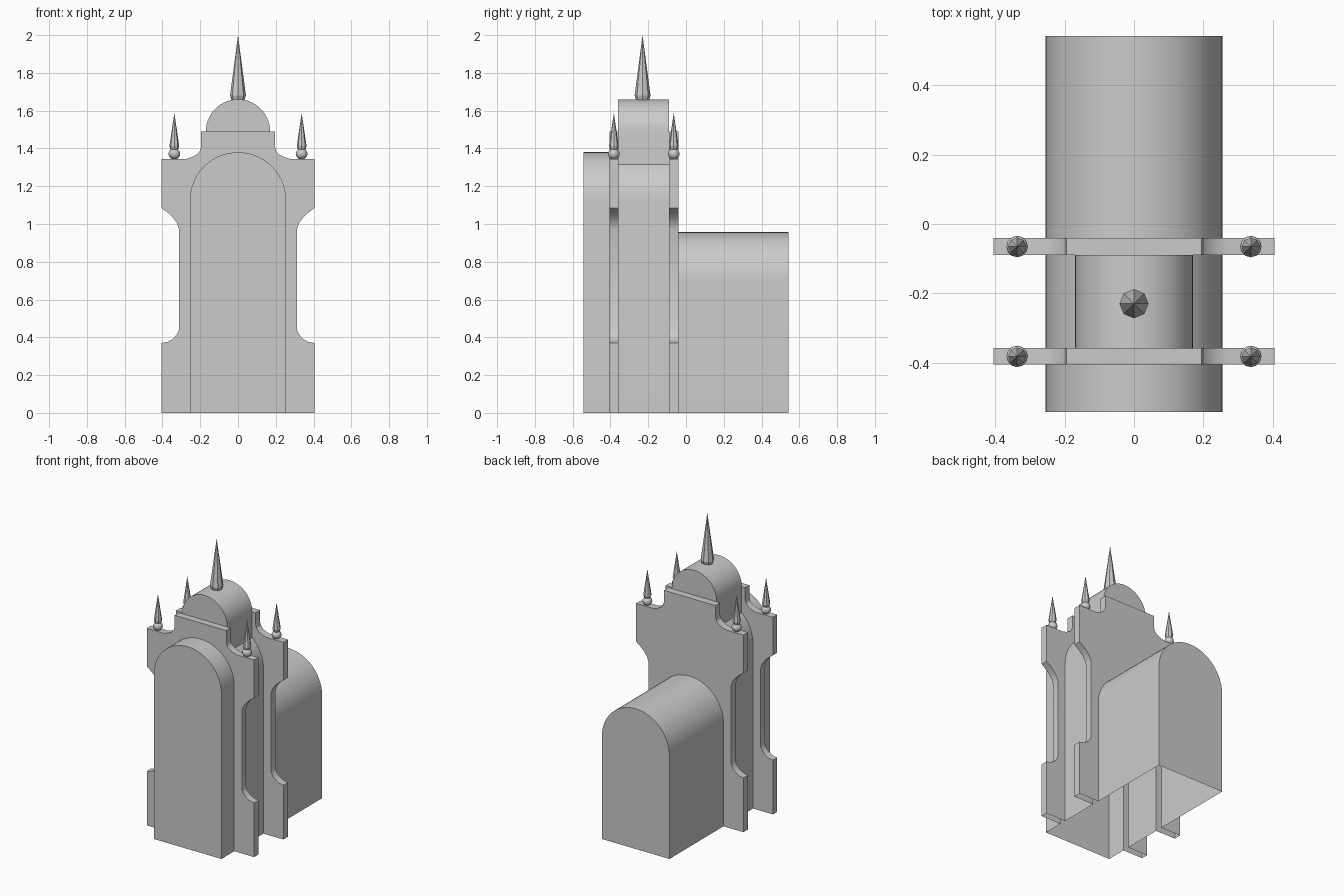
import bpy, bmesh, math

if "Cube" in bpy.data.objects:
    bpy.data.objects.remove(bpy.data.objects["Cube"], do_unlink=True)

stone = bpy.data.materials.new("grey_stone")
GREY = (0.6, 0.6, 0.6, 1)
stone.diffuse_color = GREY
stone.use_nodes = True
stone.node_tree.nodes["Principled BSDF"].inputs["Base Color"].default_value = GREY


def add_object(name, bm, smooth=True):
    bmesh.ops.recalc_face_normals(bm, faces=bm.faces)
    mesh = bpy.data.meshes.new(name)
    bm.to_mesh(mesh)
    bm.free()
    mesh.materials.append(stone)
    obj = bpy.data.objects.new(name, mesh)
    bpy.context.collection.objects.link(obj)
    if smooth:
        smooth_edges(obj)
    return obj


def smooth_edges(obj):
    bpy.ops.object.select_all(action="DESELECT")
    obj.select_set(True)
    bpy.context.view_layer.objects.active = obj
    bpy.ops.object.shade_smooth_by_angle(angle=math.radians(25))


def prism(name, half, y0, y1):
    """Mirror a right-hand outline (base to top) and extrude it along y."""
    outline = half + [(-x, z) for x, z in reversed(half) if x > 1e-5]
    bm = bmesh.new()
    face = bm.faces.new([bm.verts.new((x, y0, z)) for x, z in outline])
    ext = bmesh.ops.extrude_face_region(bm, geom=[face])
    verts = [v for v in ext["geom"] if isinstance(v, bmesh.types.BMVert)]
    bmesh.ops.translate(bm, verts=verts, vec=(0, y1 - y0, 0))
    return add_object(name, bm, smooth=False)


def arch(width, base, top, steps=14):
    """Right half of a round-headed outline."""
    angles = [math.pi / 2 * i / steps for i in range(steps + 1)]
    curve = [(width * math.cos(a), top - width + width * math.sin(a)) for a in angles]
    curve[-1] = (0, top)
    return [(width, base)] + curve


def lathe(name, profile, x, y, sides, smooth):
    """Spin a radius/height profile about a vertical axis."""
    bm = bmesh.new()
    rows = [bm.verts.new((r, 0, z)) for r, z in profile]
    edges = [bm.edges.new(pair) for pair in zip(rows, rows[1:])]
    bmesh.ops.spin(bm, geom=rows + edges, cent=(0, 0, 0), axis=(0, 0, 1),
                   angle=math.tau, steps=sides)
    bmesh.ops.remove_doubles(bm, verts=bm.verts, dist=1e-4)
    bmesh.ops.translate(bm, verts=bm.verts, vec=(x, y, 0))
    return add_object(name, bm, smooth)


# Walls run below the ground and are trimmed afterwards
gable = [(0.405, -0.1), (0.405, 0.37), (0.372, 0.376), (0.344, 0.392),
         (0.323, 0.416), (0.312, 0.44), (0.312, 0.97), (0.323, 1.005),
         (0.345, 1.035), (0.372, 1.06), (0.405, 1.085), (0.405, 1.345),
         (0.275, 1.345), (0.245, 1.354), (0.218, 1.368), (0.202, 1.386),
         (0.195, 1.41), (0.195, 1.49)]
shell = prism("chapel_shell", gable, -0.405, -0.358)
parts = [
    prism("rear_gable", gable, -0.09, -0.04),
    prism("front_porch", arch(0.255, -0.12, 1.38), -0.543, -0.38),
    prism("middle_body", arch(0.255, -0.14, 1.38), -0.37, -0.07),
    prism("rear_hall", arch(0.255, -0.16, 0.957), -0.06, 0.543),
    prism("roof_vault", arch(0.17, 1.1, 1.66), -0.359, -0.089),
]

# Merge the walls into one hollow shell
for part in parts:
    mod = shell.modifiers.new(part.name, "BOOLEAN")
    mod.operation = "UNION"
    mod.solver = "EXACT"
    mod.object = part
bpy.context.view_layer.update()
merged = bpy.data.meshes.new_from_object(
    shell.evaluated_get(bpy.context.evaluated_depsgraph_get()))
shell.modifiers.clear()
shell.data = merged
for part in parts:
    bpy.data.objects.remove(part, do_unlink=True)

# Open underside at ground level
bm = bmesh.new()
bm.from_mesh(merged)
bmesh.ops.bisect_plane(bm, geom=bm.verts[:] + bm.edges[:] + bm.faces[:],
                       plane_co=(0, 0, 0), plane_no=(0, 0, 1), clear_inner=True)
bm.to_mesh(merged)
bm.free()
smooth_edges(shell)

# Central spire
lathe("central_spire", [(0, 1.655), (0.034, 1.655), (0.042, 1.68), (0, 2)],
      0, -0.23, 8, False)

# Corner finials: a ball under a slender spike
ball = [(0.031 * math.sin(math.pi * i / 8), 1.371 - 0.029 * math.cos(math.pi * i / 8))
        for i in range(9)]
spike = [(0, 1.394), (0.02, 1.394), (0.026, 1.412), (0, 1.588)]
for side, x in (("left", 0.337), ("right", -0.337)):
    for end, y in (("front", -0.382), ("rear", -0.065)):
        lathe(f"{end}_{side}_finial_ball", ball, x, y, 12, True)
        lathe(f"{end}_{side}_finial_spike", spike, x, y, 8, False)
